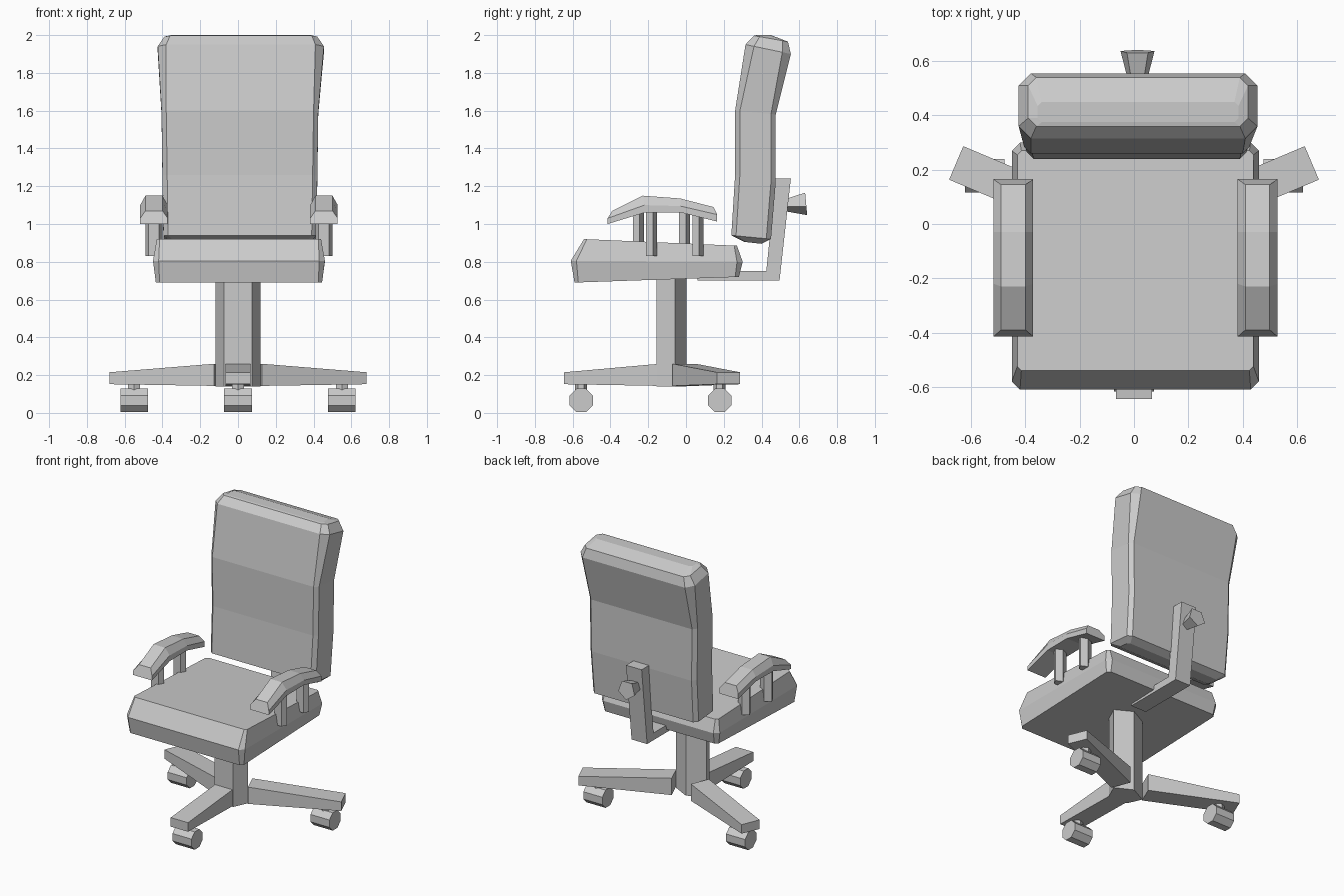
import bpy
from math import sin, cos, pi, atan2, hypot
from mathutils import Vector, Matrix

if "Cube" in bpy.data.objects:
    bpy.data.objects.remove(bpy.data.objects["Cube"])


def loft(name, rings):
    """Skin a list of equal-length point rings and cap both ends."""
    n = len(rings[0])
    verts = [p for r in rings for p in r]
    faces = [tuple(range(n)), tuple(range(len(verts) - n, len(verts)))]
    for k in range(len(rings) - 1):
        for i in range(n):
            j = (i + 1) % n
            faces.append((k * n + i, k * n + j, (k + 1) * n + j, (k + 1) * n + i))
    me = bpy.data.meshes.new(name)
    me.from_pydata(verts, [], faces)
    ob = bpy.data.objects.new(name, me)
    bpy.context.collection.objects.link(ob)
    bpy.context.view_layer.objects.active = ob
    bpy.ops.object.mode_set(mode='EDIT')
    bpy.ops.mesh.select_all(action='SELECT')
    bpy.ops.mesh.normals_make_consistent(inside=False)
    bpy.ops.object.mode_set(mode='OBJECT')
    return ob


def pad_ring(yf, zf, yb, zb, xl, xr, c):
    """Rectangle with cut corners, tilted from front (yf, zf) to back (yb, zb)."""
    d = yb - yf
    pts = [(xl + c, 0), (xr - c, 0), (xr, c), (xr, d - c),
           (xr - c, d), (xl + c, d), (xl, d - c), (xl, c)]
    return [(x, yf + t, zf + (zb - zf) * t / d) for x, t in pts]


def polygon(n, rx, ry, cx, cy, z, start=pi / 2):
    return [(cx + rx * cos(start + 2 * pi * i / n),
             cy + ry * sin(start + 2 * pi * i / n), z) for i in range(n)]


# Seat cushion
loft("seat", [
    pad_ring(-0.59, 0.69, 0.28, 0.72, -0.435, 0.445, 0.02),
    pad_ring(-0.61, 0.805, 0.30, 0.80, -0.45, 0.46, 0.03),
    pad_ring(-0.54, 0.92, 0.27, 0.885, -0.43, 0.44, 0.015)])

# Backrest cushion
loft("backrest", [
    pad_ring(0.31, 0.905, 0.40, 0.895, -0.35, 0.38, 0.015),
    pad_ring(0.24, 0.94, 0.45, 0.92, -0.395, 0.415, 0.025),
    pad_ring(0.26, 1.26, 0.475, 1.22, -0.40, 0.42, 0.025),
    pad_ring(0.26, 1.60, 0.475, 1.58, -0.405, 0.425, 0.025),
    pad_ring(0.315, 1.95, 0.555, 1.90, -0.425, 0.455, 0.045),
    pad_ring(0.36, 1.997, 0.54, 1.965, -0.39, 0.42, 0.03),
    pad_ring(0.375, 2.0, 0.45, 2.0, -0.355, 0.385, 0.015)])

# Bracket joining seat and backrest
profile = [(0.06, 0.75), (0.06, 0.70), (0.495, 0.70),
           (0.555, 1.24), (0.475, 1.24), (0.425, 0.75)]
loft("back_bracket", [[(x, y, z) for y, z in profile] for x in (-0.047, 0.073)])

# Adjustment knob
axis = Matrix.Rotation(-pi / 2 + 0.09, 4, 'X')
loft("back_knob", [
    [Matrix.Translation((0.013, 0.53, 1.103)) @ axis @ Vector(p)
     for p in polygon(5, r, r, 0, 0, h)] for r, h in ((0.037, 0), (0.066, 0.106))])

# Armrests and their posts
stations = [  # y, bottom z, middle z, top y, top z
    (-0.415, 1.0, 1.03, -0.39, 1.07), (-0.22, 1.06, 1.10, -0.23, 1.15),
    (-0.03, 1.062, 1.095, -0.03, 1.135), (0.165, 1.013, 1.05, 0.145, 1.09)]
for side, cx, y0 in (("left", -0.445, -0.255), ("right", 0.455, -0.185)):
    loft(side + "_armrest", [
        [(cx - 0.073, y, zb), (cx + 0.073, y, zb), (cx + 0.073, y, zm),
         (cx + 0.045, yt, zt), (cx - 0.045, yt, zt), (cx - 0.073, y, zm)]
        for y, zb, zm, yt, zt in stations])
    for k, name in enumerate(("front", "rear")):
        loft(f"{side}_{name}_arm_post", [
            polygon(5, 0.047, 0.032, cx, y0 + 0.245 * k, z) for z in (0.83, 1.08)])

# Central column
loft("column", [polygon(5, 0.124, 0.088, 0, -0.086, z) for z in (0.14, 0.72)])


# Three legs, each with a stem and an eight-sided caster
def leg(name, root, tip, wheel):
    root, tip = Vector(root), Vector(tip)
    d = (tip - root).normalized()
    s = Vector((-d.y, d.x))
    rings = []
    for c, w, z0, z1 in ((root, 0.067, 0.143, 0.26), (tip, 0.067, 0.152, 0.215)):
        a, b = c + s * w, c - s * w
        rings.append([(a.x, a.y, z0), (b.x, b.y, z0), (b.x, b.y, z1), (a.x, a.y, z1)])
    loft(name + "_leg", rings)
    x, y = wheel
    loft(name + "_caster_stem", [polygon(6, 0.037, 0.032, x, y, z) for z in (0.11, 0.16)])
    loft(name + "_caster", [
        [(x + dx, q, p) for p, q, _ in polygon(8, 0.067, 0.067, 0.066, y, 0, pi / 8)]
        for dx in (-0.073, 0.073)])


leg("front", (0, -0.14), (0, -0.645), (0, -0.555))
leg("rear_right", (0.1, -0.01), (0.655, 0.225), (0.55, 0.178))
leg("rear_left", (-0.1, -0.01), (-0.655, 0.225), (-0.55, 0.178))
